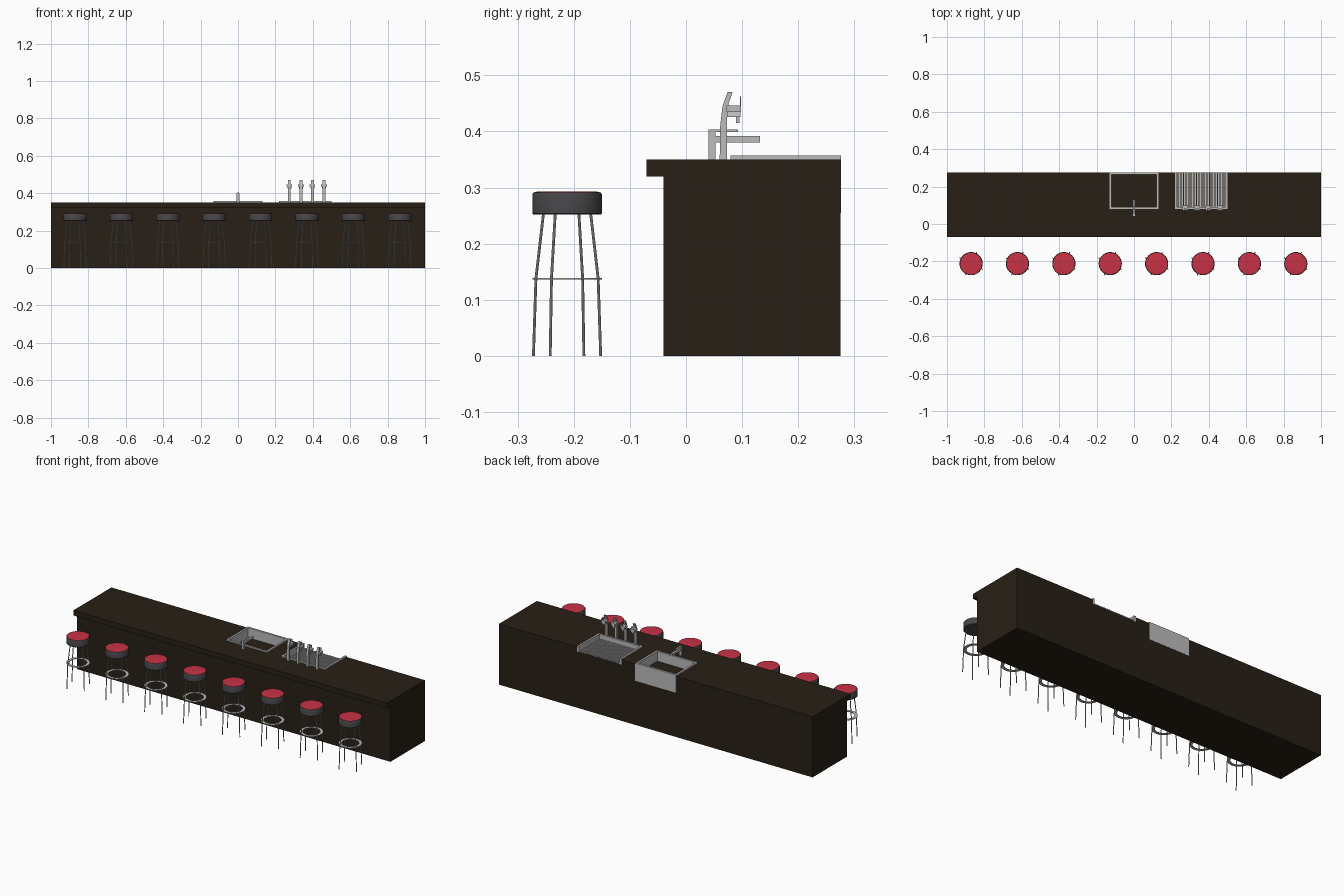
import bpy, bmesh
from math import sin, cos, radians
from mathutils import Vector

if "Cube" in bpy.data.objects:
    bpy.data.objects.remove(bpy.data.objects["Cube"])


def material(name, rgb):
    m = bpy.data.materials.new(name)
    m.diffuse_color = (*rgb, 1)
    m.use_nodes = True
    m.node_tree.nodes["Principled BSDF"].inputs["Base Color"].default_value = m.diffuse_color
    return m


WOOD = material("dark_wood", (0.021, 0.014, 0.008))
RED = material("red_vinyl", (0.58, 0.032, 0.06))
DARK = material("dark_trim", (0.06, 0.06, 0.065))
STEEL = material("steel", (0.5, 0.5, 0.5))


def finish(name, bm, mat=None, smooth=False):
    bmesh.ops.recalc_face_normals(bm, faces=bm.faces[:])
    me = bpy.data.meshes.new(name)
    bm.to_mesh(me)
    bm.free()
    ob = bpy.data.objects.new(name, me)
    bpy.context.collection.objects.link(ob)
    if mat:
        me.materials.append(mat)
    if smooth:
        bpy.ops.object.select_all(action='DESELECT')
        ob.select_set(True)
        bpy.context.view_layer.objects.active = ob
        bpy.ops.object.shade_smooth_by_angle(angle=radians(40))
    return ob


def add_box(bm, x0, x1, y0, y1, z0, z1):
    vs = bmesh.ops.create_cube(bm, size=1)['verts']
    for v in vs:
        v.co = Vector((x1 if v.co.x > 0 else x0, y1 if v.co.y > 0 else y0,
                       z1 if v.co.z > 0 else z0))


def boxes(name, specs, mat=None):
    bm = bmesh.new()
    for s in specs:
        add_box(bm, *s)
    return finish(name, bm, mat)


def extrude_x(bm, outline, x0, x1):
    """Extrude a (y, z) outline along x."""
    f = bm.faces.new([bm.verts.new((x0, y, z)) for y, z in outline])
    r = bmesh.ops.extrude_face_region(bm, geom=[f])
    for v in r['geom']:
        if isinstance(v, bmesh.types.BMVert):
            v.co.x = x1


def lathe(name, outline, centre, mat, closed=False, steps=32):
    """Spin a (radius, z) outline around a vertical axis."""
    bm = bmesh.new()
    cx, cy = centre
    rings = [[bm.verts.new((cx + r * cos(6.2831853 * i / steps),
                            cy + r * sin(6.2831853 * i / steps), z))
              for i in range(steps)] for r, z in outline]
    pairs = list(zip(rings, rings[1:]))
    if closed:
        pairs.append((rings[-1], rings[0]))
    else:
        bm.faces.new(rings[0])
        bm.faces.new(rings[-1])
    for a, b in pairs:
        for i in range(steps):
            j = (i + 1) % steps
            bm.faces.new((a[i], a[j], b[j], b[i]))
    return finish(name, bm, mat, True)


def add_tube(bm, pts, r, sides=8):
    """Tube of horizontal rings through mostly vertical points."""
    rings = [[bm.verts.new((p[0] + r * cos(6.2831853 * i / sides),
                            p[1] + r * sin(6.2831853 * i / sides), p[2]))
              for i in range(sides)] for p in pts]
    for a, b in zip(rings, rings[1:]):
        for i in range(sides):
            j = (i + 1) % sides
            bm.faces.new((a[i], a[j], b[j], b[i]))
    bm.faces.new(rings[0])
    bm.faces.new(rings[-1])


# Bar counter with overhanging top, recessed for the sink and tray
bm = bmesh.new()
extrude_x(bm, [(-0.04, 0), (0.275, 0), (0.275, 0.35), (-0.07, 0.35),
               (-0.07, 0.32), (-0.04, 0.32)], -1, 1)
counter = finish("bar_counter", bm, WOOD)
cutter = boxes("recess_cutter", [(-0.13, 0.13, 0.08, 0.265, 0.30, 0.40),
                                 (0.22, 0.50, 0.08, 0.30, 0.325, 0.40)], WOOD)
cutter.hide_render = True
cutter.hide_set(True)
mod = counter.modifiers.new("recesses", 'BOOLEAN')
mod.operation = 'DIFFERENCE'
mod.solver = 'EXACT'
mod.object = cutter

# Sink walls and deep back apron
boxes("sink", [(-0.131, -0.12, 0.079, 0.276, 0.299, 0.357),
               (0.12, 0.131, 0.079, 0.276, 0.299, 0.357),
               (-0.12, 0.12, 0.079, 0.09, 0.299, 0.357),
               (-0.12, 0.12, 0.264, 0.276, 0.299, 0.357),
               (-0.131, 0.131, 0.27, 0.276, 0.255, 0.30)], STEEL)

# Sink tap: post, spout and lever
boxes("sink_tap", [(-0.007, 0.007, 0.04, 0.053, 0.35, 0.40),
                   (-0.006, 0.006, 0.053, 0.132, 0.38, 0.392),
                   (-0.005, 0.005, 0.04, 0.093, 0.399, 0.403)], STEEL)

# Drip tray, open at the back, with slats
boxes("drip_tray", [(0.219, 0.23, 0.079, 0.276, 0.324, 0.357),
                    (0.49, 0.501, 0.079, 0.276, 0.324, 0.357),
                    (0.23, 0.49, 0.079, 0.09, 0.324, 0.357)], STEEL)
n = 30
pitch = 0.26 / n
boxes("drip_grate", [(0.23 + pitch * (i + 0.2), 0.23 + pitch * (i + 0.8),
                      0.09, 0.275, 0.324, 0.331) for i in range(n)], STEEL)

# Beer taps: curved column, head, collar, nozzle and lever
for x in (0.275, 0.337, 0.398, 0.46):
    bm = bmesh.new()
    extrude_x(bm, [(0.060, 0.35), (0.073, 0.35), (0.073, 0.43), (0.076, 0.45),
                   (0.083, 0.47), (0.074, 0.47), (0.065, 0.445),
                   (0.061, 0.41)], x - 0.007, x + 0.007)
    add_box(bm, x - 0.015, x + 0.015, 0.072, 0.098, 0.435, 0.446)
    add_box(bm, x - 0.004, x + 0.004, 0.096, 0.098, 0.446, 0.462)
    add_box(bm, x - 0.004, x + 0.004, 0.089, 0.095, 0.415, 0.426)
    finish("beer_tap", bm, STEEL)
    boxes("beer_tap_collar", [(x - 0.01, x + 0.01, 0.073, 0.097, 0.426, 0.435)])

# Row of stools
for k in range(8):
    x, y = -0.871 + k * 0.248, -0.212
    lathe("stool_seat_band", [(0.06, 0.252), (0.062, 0.254), (0.062, 0.288),
                              (0.060, 0.291)], (x, y), DARK)
    lathe("stool_cushion", [(0.059, 0.289), (0.058, 0.292), (0.05, 0.293)],
          (x, y), RED)
    lathe("stool_foot_ring", [(0.046, 0.136), (0.062, 0.136), (0.062, 0.139),
                              (0.046, 0.139)], (x, y), STEEL, closed=True)
    bm = bmesh.new()
    for q in range(4):
        a = radians(63.4 + 90 * q)
        add_tube(bm, [(x + r * cos(a), y + r * sin(a), z)
                      for r, z in ((0.067, 0), (0.062, 0.138), (0.047, 0.254))],
                 0.0025)
    finish("stool_legs", bm, STEEL, True)
